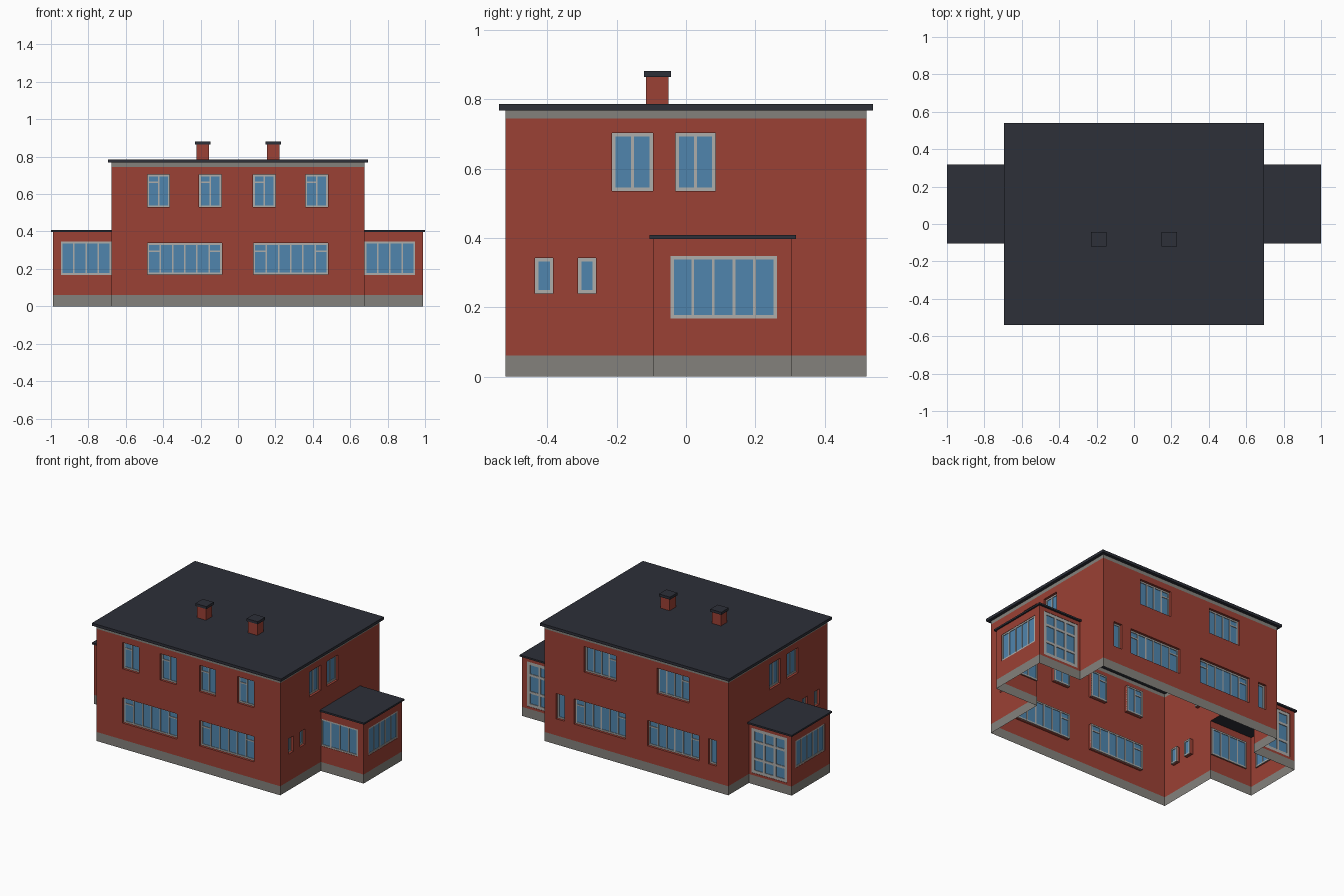
import bpy, bmesh
from mathutils import Vector

if "Cube" in bpy.data.objects:
    bpy.data.objects.remove(bpy.data.objects["Cube"])

UP = Vector((0, 0, 1))


def material(name, rgb):
    m = bpy.data.materials.new(name)
    m.diffuse_color = (*rgb, 1)
    m.use_nodes = True
    m.node_tree.nodes["Principled BSDF"].inputs["Base Color"].default_value = m.diffuse_color
    return m


BRICK = material("brick", (0.33, 0.052, 0.035))
STONE = material("stone", (0.23, 0.22, 0.20))
SLATE = material("slate", (0.026, 0.029, 0.04))
FRAME = material("frame", (0.42, 0.42, 0.41))
GLASS = material("glass", (0.08, 0.235, 0.42))


def finish(name, bm, mats):
    bmesh.ops.remove_doubles(bm, verts=bm.verts, dist=1e-5)
    me = bpy.data.meshes.new(name)
    bm.to_mesh(me)
    bm.free()
    for m in mats:
        me.materials.append(m)
    ob = bpy.data.objects.new(name, me)
    bpy.context.collection.objects.link(ob)


def block(name, mat, x, y, z):
    bm = bmesh.new()
    bmesh.ops.create_cube(bm, size=1)
    for v in bm.verts:
        v.co = [(r[0] + r[1]) / 2 + c * (r[1] - r[0]) for c, r in zip(v.co, (x, y, z))]
    finish(name, bm, [mat])


def win(a, b, z0, z1, cols=2, transoms=(), depth=0.02, bar=0.010, rows=()):
    """Window: span along the wall, heights, panes, panes with a transom, recess."""
    return dict(a=min(a, b), b=max(a, b), z0=z0, z1=z1, cols=cols,
                transoms=transoms, depth=depth, bar=bar, rows=rows)


def wall(name, n, dist, u0, u1, bands, wins, void=None):
    """Single-skin wall facing n, with openings, reveals, frames and glass.
    u runs to the right as seen from outside."""
    n = Vector(n)
    udir = UP.cross(n)

    def P(u, z, d=0.0):
        return udir * u + n * (dist + d) + UP * z

    def quad(bm, pts, mi=0):
        f = bm.faces.new([bm.verts.new(P(*p)) for p in pts])
        f.material_index = mi

    # wall skin, split at openings and colour bands
    holes = [(w["a"], w["b"], w["z0"], w["z1"]) for w in wins] + ([void] if void else [])
    us = sorted({u0, u1} | {v for h in holes for v in h[:2]})
    zs = sorted({b[0] for b in bands} | {bands[-1][1]} | {v for h in holes for v in h[2:]})
    bm = bmesh.new()
    for a, b in zip(us, us[1:]):
        for c, d in zip(zs, zs[1:]):
            mu, mz = (a + b) / 2, (c + d) / 2
            if any(h[0] < mu < h[1] and h[2] < mz < h[3] for h in holes):
                continue
            mi = next(k for lo, hi, k in bands if lo < mz < hi)
            quad(bm, [(a, c), (b, c), (b, d), (a, d)], mi)
    # reveals
    for w in wins:
        a, b, c, d, e = w["a"], w["b"], w["z0"], w["z1"], -w["depth"]
        ring = [(a, c), (b, c), (b, d), (a, d)]
        for p, q in zip(ring, ring[1:] + ring[:1]):
            quad(bm, [(*q, 0), (*p, 0), (*p, e), (*q, e)])
    finish(name, bm, [BRICK, STONE])

    # frames and glass
    fr, gl = bmesh.new(), bmesh.new()

    def rail(a, b, c, d, e):
        lo, hi = e - 0.008, e
        quad(fr, [(a, c, hi), (b, c, hi), (b, d, hi), (a, d, hi)])
        quad(fr, [(a, d, lo), (b, d, lo), (b, c, lo), (a, c, lo)])
        for p, q in (((a, c), (b, c)), ((b, c), (b, d)), ((b, d), (a, d)), ((a, d), (a, c))):
            quad(fr, [(*p, lo), (*q, lo), (*q, hi), (*p, hi)])

    for w in wins:
        a, b, c, d, t = w["a"], w["b"], w["z0"], w["z1"], w["bar"]
        e = -w["depth"] + 0.004
        rail(a, b, c, c + t, e)
        rail(a, b, d - t, d, e)
        rail(a, a + t, c + t, d - t, e)
        rail(b - t, b, c + t, d - t, e)
        step = (b - a - t) / w["cols"]
        h = t * 0.4
        for i in range(1, w["cols"]):
            m = a + t / 2 + i * step
            rail(m - h, m + h, c + t, d - t, e)
        for i in w["transoms"]:
            m = a + t / 2 + i * step
            rail(m + h, m + step - h, d - 0.047, d - 0.039, e)
        for r in w["rows"]:
            rail(a + t, b - t, r - h, r + h, e)
        quad(gl, [(a, c, e - 0.004), (b, c, e - 0.004), (b, d, e - 0.004), (a, d, e - 0.004)])
    finish(name + "_window_frames", fr, [FRAME])
    finish(name + "_glass", gl, [GLASS])


X, Y = 0.675, 0.52
WX, WY0, WY1 = 0.99, -0.095, 0.305
MAIN = [(0, 0.06, 1), (0.06, 0.745, 0), (0.745, 0.77, 1)]
WING = [(0, 0.06, 1), (0.06, 0.397, 0)]

# front wall
front = [win(a, a + 0.12, 0.53, 0.705, 2, (0,)) for a in (-0.485, -0.208, 0.08, 0.36)]
front += [win(a, a + 0.4, 0.17, 0.338, 6, (0, 5)) for a in (-0.485, 0.082)]
wall("front_wall", (0, -1, 0), Y, -X, X, MAIN, front)

# back wall
back = [win(a, a + 0.235, 0.535, 0.705, 4, (3,)) for a in (-0.385, 0.15)]
back += [win(a, a + 0.38, 0.17, 0.338, 6, (0, 5)) for a in (-0.46, 0.08)]
back += [win(a, a + 0.06, 0.17, 0.338, 1) for a in (-0.59, 0.53)]
wall("back_wall", (0, 1, 0), Y, -X, X, MAIN, back)

for s, side in ((1, "right"), (-1, "left")):
    # side wall of the main block, open into the wing
    ws = [win(s * a, s * b, 0.535, 0.702) for a, b in ((-0.213, -0.095), (-0.03, 0.085))]
    ws += [win(s * a, s * (a + 0.052), 0.24, 0.342, 1) for a in (-0.435, -0.312)]
    lo, hi = sorted((s * WY0, s * WY1))
    wall(side + "_wall", (s, 0, 0), X, -Y, Y, MAIN, ws, (lo, hi, 0, 0.397))

    # wing walls
    wall(side + "_wing_side", (s, 0, 0), WX, lo, hi, WING,
         [win(s * -0.045, s * 0.262, 0.167, 0.347, 5, depth=0.006)])
    lo, hi = sorted((s * X, s * WX))
    wall(side + "_wing_front", (0, -1, 0), -WY0, lo, hi, WING,
         [win(s * 0.677, s * 0.947, 0.167, 0.347, 4, depth=0.006)])
    lo, hi = sorted((-s * X, -s * WX))
    wall(side + "_wing_back", (0, 1, 0), WY1, lo, hi, WING,
         [win(-s * 0.695, -s * 0.955, 0.075, 0.372, 3, depth=0.006, bar=0.02,
              rows=(0.17, 0.285))])
    block(side + "_wing_roof", SLATE, sorted((s * X, s * 1.0)), (-0.105, 0.318), (0.397, 0.408))

    # chimney and cap
    block(side + "_chimney", BRICK, sorted((s * 0.155, s * 0.222)), (-0.115, -0.05), (0.78, 0.866))
    block(side + "_chimney_cap", SLATE, sorted((s * 0.148, s * 0.229)), (-0.121, -0.043), (0.864, 0.881))

# main roof
block("main_roof", SLATE, (-0.695, 0.695), (-0.54, 0.54), (0.768, 0.786))
